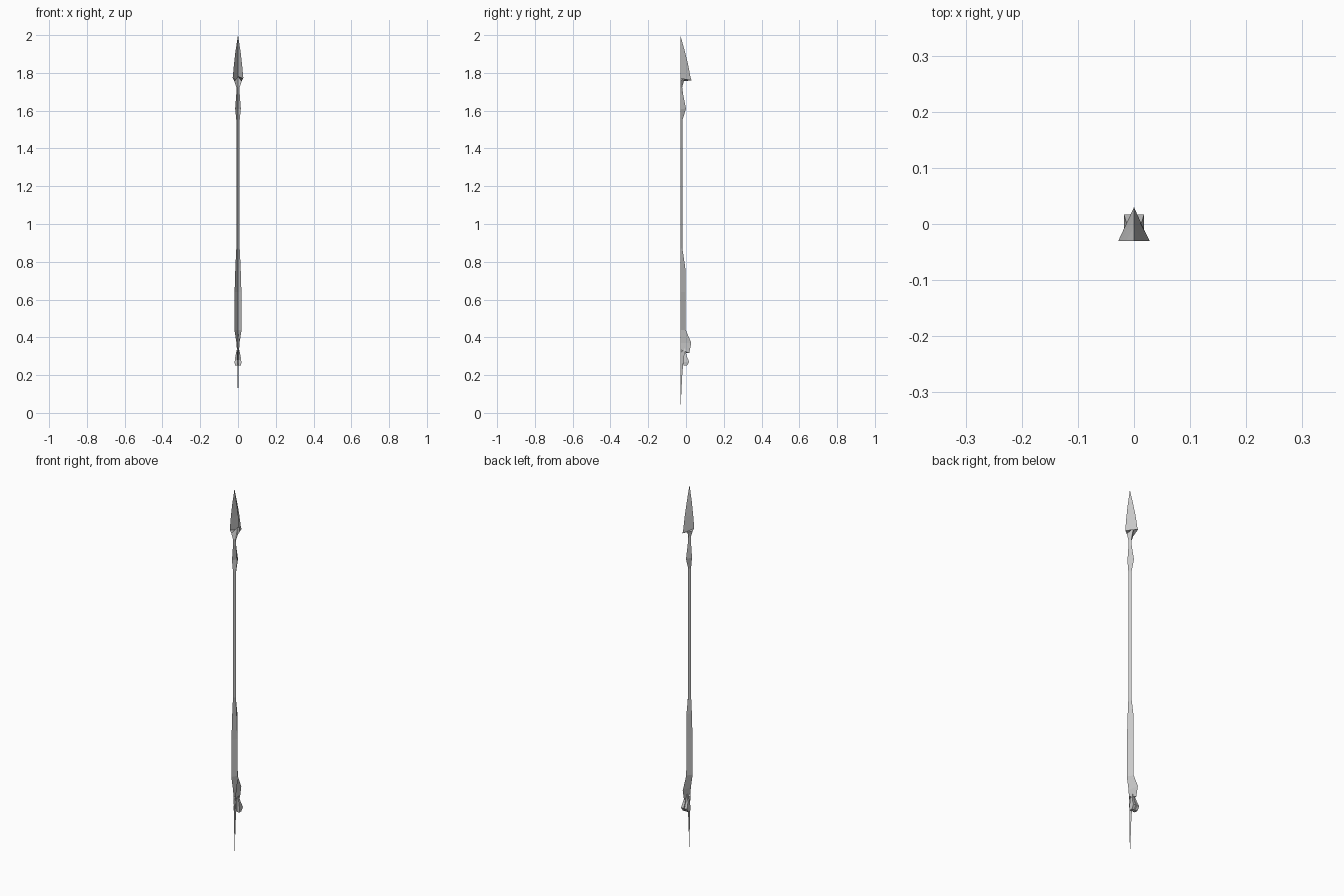
import bpy, bmesh
from mathutils import Vector

if "Cube" in bpy.data.objects:
    bpy.data.objects.remove(bpy.data.objects["Cube"])

FRONT = -0.03  # plane where the open half-shell is cut


def make_object(name, bm):
    mesh = bpy.data.meshes.new(name)
    bmesh.ops.remove_doubles(bm, verts=bm.verts[:], dist=0.00005)
    bm.to_mesh(mesh)
    bm.free()
    obj = bpy.data.objects.new(name, mesh)
    bpy.context.collection.objects.link(obj)
    return obj


def ridge_shell(name, rows):
    """Open V-shaped shell; rows are (height, half width, ridge y), top down."""
    bm = bmesh.new()
    rings = [[bm.verts.new(p) for p in ((-w, FRONT, z), (0, y, zr), (w, FRONT, z))]
             for z, w, y, zr in rows]
    for a, b in zip(rings, rings[1:]):
        for i in range(2):
            bm.faces.new((a[i], b[i], b[i + 1], a[i + 1]))
    return make_object(name, bm)


# Barbed spear head: (edge z, half width, ridge y, ridge z)
ridge_shell("spear_head", [
    (2.00, 0.0, FRONT, 2.00), (1.91, 0.014, -0.005, 1.91),
    (1.84, 0.022, 0.012, 1.84), (1.775, 0.028, 0.024, 1.775),
    (1.77, 0.027, 0.03, 1.76), (1.755, 0.019, -0.004, 1.782),
    (1.725, 0.009, -0.02, 1.725)])

# Collar swelling below the head
ridge_shell("collar", [
    (1.725, 0.009, -0.02, 1.725), (1.69, 0.009, -0.016, 1.69),
    (1.61, 0.015, 0.0, 1.61), (1.55, 0.009, -0.019, 1.55)])

# Plain shaft
ridge_shell("shaft", [(1.55, 0.009, -0.019, 1.55), (0.87, 0.009, -0.019, 0.87)])

# Thick grip ending in a swept hook
ridge_shell("grip", [
    (0.87, 0.009, -0.019, 0.87), (0.77, 0.014, -0.004, 0.77),
    (0.64, 0.018, -0.003, 0.64), (0.44, 0.019, -0.002, 0.44),
    (0.37, 0.008, 0.028, 0.37), (0.335, 0.006, 0.017, 0.317),
    (0.32, 0.005, -0.008, 0.335)])

# Thin tail spike
ridge_shell("tail_spike", [
    (0.32, 0.005, -0.008, 0.335), (0.20, 0.002, -0.02, 0.20),
    (0.0, 0.0, FRONT, 0.0)])

# Mirrored pair of small flared lugs under the hook
for side, label in ((-1, "left"), (1, "right")):
    bm = bmesh.new()
    rings = []
    for z, cx, cy, rx, ry in ((0.34, 0.003, -0.008, 0.002, 0.003),
                              (0.30, 0.008, -0.004, 0.006, 0.008),
                              (0.27, 0.010, 0.002, 0.008, 0.015),
                              (0.25, 0.009, -0.004, 0.007, 0.009)):
        c = Vector((side * cx, cy, z))
        rings.append([bm.verts.new(c + Vector((sx * rx, sy * ry, 0)))
                      for sx, sy in ((-1, -1), (1, -1), (1, 1), (-1, 1))])
    for a, b in zip(rings, rings[1:]):
        for i in range(4):
            j = (i + 1) % 4
            bm.faces.new((a[i], b[i], b[j], a[j]))
    bm.faces.new(rings[0])
    bm.faces.new(rings[-1][::-1])
    bmesh.ops.recalc_face_normals(bm, faces=bm.faces[:])
    make_object("lug_" + label, bm)
